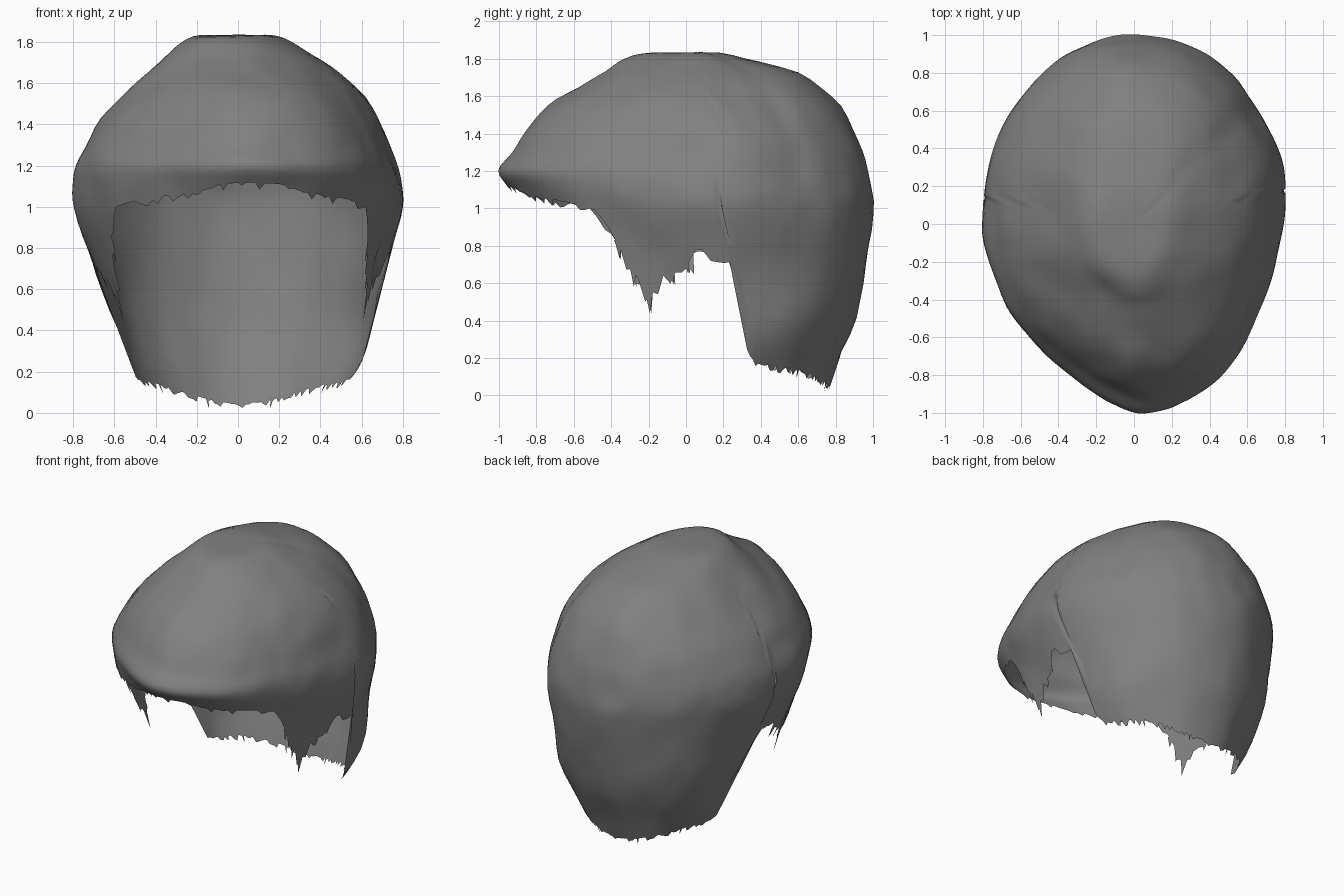
import bpy, bmesh, math, random
from mathutils import Vector, noise

if "Cube" in bpy.data.objects:
    bpy.data.objects.remove(bpy.data.objects["Cube"])

random.seed(4)
COLS, ROWS = 200, 32

# Shell sections from nape to crown: height, front y, back y, left width, right width
SECTIONS = [
    (0.00, -0.95, 0.76, 0.40, 0.44), (0.20, -0.95, 0.82, 0.51, 0.57),
    (0.40, -0.95, 0.90, 0.59, 0.65), (0.60, -0.90, 0.95, 0.66, 0.69),
    (0.80, -0.86, 0.98, 0.73, 0.735), (1.00, -0.88, 1.00, 0.79, 0.785),
    (1.10, -0.94, 0.99, 0.80, 0.79), (1.20, -1.00, 0.97, 0.79, 0.77),
    (1.30, -0.93, 0.945, 0.75, 0.735), (1.42, -0.86, 0.895, 0.68, 0.68),
    (1.55, -0.74, 0.82, 0.55, 0.59), (1.66, -0.57, 0.70, 0.44, 0.47),
    (1.74, -0.44, 0.56, 0.35, 0.35), (1.80, -0.35, 0.34, 0.27, 0.24),
    (1.83, -0.24, 0.20, 0.18, 0.15), (1.832, 0.00, 0.00, 0.00, 0.00)]

# Lower hairline from brow to nape: y, height
HAIRLINE = [(-0.97, 1.12), (-0.92, 1.11), (-0.85, 1.07), (-0.65, 1.03), (-0.50, 1.00),
            (-0.43, 0.91), (-0.36, 0.80), (-0.28, 0.66), (-0.20, 0.54), (-0.17, 0.62),
            (-0.08, 0.67), (0.00, 0.72), (0.05, 0.78), (0.20, 0.78), (0.25, 0.68),
            (0.27, 0.50), (0.29, 0.27), (0.37, 0.18), (0.60, 0.145), (0.75, 0.08),
            (0.78, 0.05)]


def section(s):
    """Smoothly interpolated section at row position s."""
    last = len(SECTIONS) - 1
    s = min(max(s, 0), last)
    i = min(int(s), last - 1)
    t = s - i
    a, b, c, d = (SECTIONS[min(max(k, 0), last)] for k in range(i - 1, i + 3))
    return [q + 0.5 * t * (r - p + t * (2 * p - 5 * q + 4 * r - u + t * (3 * (q - r) + u - p)))
            for p, q, r, u in zip(a, b, c, d)]


def row_at_height(z):
    for i in range(len(SECTIONS) - 1):
        z0, z1 = SECTIONS[i][0], SECTIONS[i + 1][0]
        if z <= z1:
            return i + max(0, (z - z0) / (z1 - z0))


def widest_y(s, z, side):
    """Depth at which a section is widest; further back at the nape."""
    upper = 0.15 if side > 0 else 0.05
    mix = min(1, max(0, (z - 0.4) / 0.6))
    return (0.3 + (upper - 0.3) * mix) * min(1, (15 - s) / 6)


def hairline_by_angle(side):
    """Hairline as (degrees from the front, height) for one side."""
    points = []
    for y, z in HAIRLINE:
        s = row_at_height(z)
        _, front, back, _, _ = section(s)
        cy = widest_y(s, z, side)
        c = (cy - y) / ((cy - front) if y < cy else (back - cy))
        deg = math.degrees(math.acos(max(-1, min(1, c))))
        points.append((max(deg, points[-1][0] + 0.3) if points else 0, z))
    points[-1] = (180, points[-1][1])
    return points


EDGES = {side: hairline_by_angle(side) for side in (-1, 1)}


def hairline(deg, side):
    for (a, z0), (b, z1) in zip(EDGES[side], EDGES[side][1:]):
        if deg <= b:
            return z0 + (z1 - z0) * (deg - a) / (b - a)
    return EDGES[side][-1][1]


def bump(x, width):
    return math.exp(-(x / width) ** 2)


def shell_point(angle, s):
    z, front, back, left, right = section(s)
    side = 1 if angle > 0 else -1
    cy = widest_y(s, z, side)
    c, sn = math.cos(angle), abs(math.sin(angle))
    x = side * (right if side > 0 else left) * sn
    y = cy - c * ((cy - front) if c > 0 else (back - cy))
    # Front leans to one side, with the other temple flatter
    lean = 0.05 + (0.3 * sn * max(0, c) if side < 0 else 0)
    x += lean * max(0, -y) ** 2
    p = Vector((x, y, z))
    # Soft lumps and a shallow swept groove behind each side
    out = Vector((x, y - cy, 0.6 * (z - 0.9)))
    if out.length > 0:
        out.normalize()
    lump = 0.018 * noise.noise(p * 2.6) + 0.008 * noise.noise(p * 6)
    deg = abs(math.degrees(angle))
    groove = (0.022 if side > 0 else 0.01) * bump(deg - 122, 9) * bump(z - 1.3, 0.4)
    dent = 0.012 * bump((p - Vector((-0.12, -0.40, 1.75))).length, 0.15)
    fade = min(1, (15 - s) / 2)
    return p + out * ((lump - groove) * fade - dent)


# Hair shell: columns run from the ragged hairline up to the crown
bm = bmesh.new()
grid = []
for i in range(COLS):
    angle = 2 * math.pi * (i + 0.5) / COLS - math.pi
    deg = abs(math.degrees(angle))
    edge = hairline(deg, 1 if angle > 0 else -1)
    start = row_at_height(edge)
    size = 0.09 if 50 < deg < 90 else 0.035
    tooth = random.random() ** 3 * size
    column = []
    for j in range(ROWS + 1):
        s = start + (15 - start) * j / ROWS
        if j == 0:
            s = row_at_height(max(0.02, edge - tooth))
        column.append(bm.verts.new(shell_point(angle, s)))
    grid.append(column)
for i in range(COLS):
    a, b = grid[i], grid[(i + 1) % COLS]
    for j in range(ROWS):
        bm.faces.new((a[j], b[j], b[j + 1], a[j + 1]))
bmesh.ops.remove_doubles(bm, verts=bm.verts, dist=0.0005)

# Loose pointed strands along the temples, ear openings and nape
for side in (-1, 1):
    for k, drop in ((6, 0.07), (7, 0.08), (8, 0.10), (9, 0.07), (10, 0.08),
                    (11, 0.07), (18, 0.04), (19, 0.05)):
        deg, z = EDGES[side][k]
        spots = ((deg - 1.3, z + 0.03), (deg + 1.3, z + 0.03), (deg, max(0.0, z - drop)))
        bm.faces.new([bm.verts.new(shell_point(side * math.radians(d), row_at_height(h)))
                      for d, h in spots])
bmesh.ops.recalc_face_normals(bm, faces=bm.faces)

mesh = bpy.data.meshes.new("hair_shell")
bm.to_mesh(mesh)
bm.free()
hair = bpy.data.objects.new("hair_shell", mesh)
bpy.context.collection.objects.link(hair)
grey = bpy.data.materials.new("mid_grey")
grey.diffuse_color = (0.22, 0.22, 0.22, 1)
grey.use_nodes = True
grey.node_tree.nodes["Principled BSDF"].inputs["Base Color"].default_value = grey.diffuse_color
mesh.materials.append(grey)

bpy.context.view_layer.objects.active = hair
hair.select_set(True)
bpy.ops.object.shade_smooth_by_angle(angle=math.radians(50))
